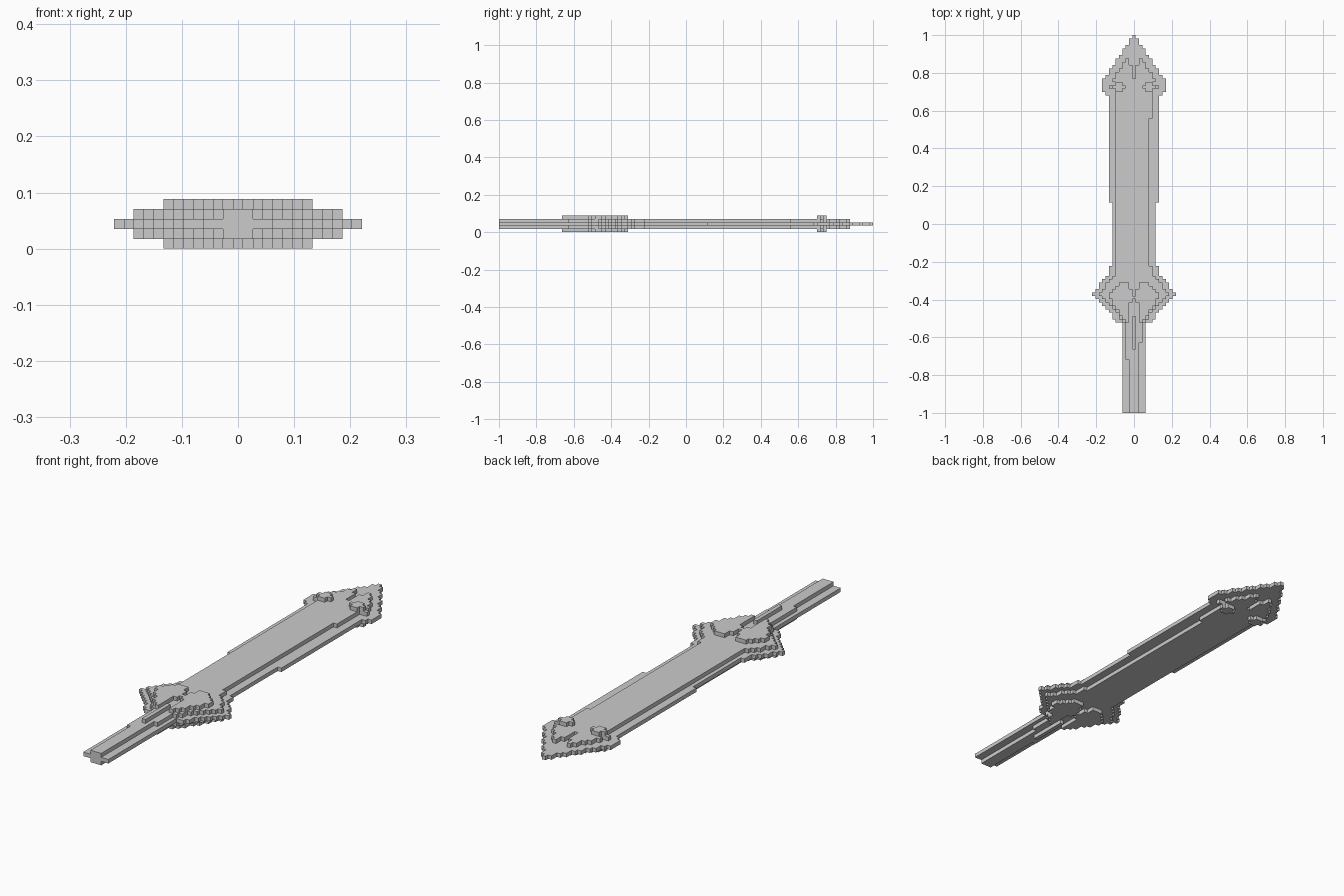
import bpy, bmesh
from mathutils import Vector

if "Cube" in bpy.data.objects:
    bpy.data.objects.remove(bpy.data.objects["Cube"])

V = 2 / 113            # block size: the sword is 113 blocks long, 25 wide, 5 thick
cells = set()          # (column, row, layer); column 0 is the centre line


def fill(row, left, right, layers):
    for i in range(left, right + 1):
        for k in layers:
            cells.add((i, row, k))


def fill_mirrored(row, inner, outer, layers):
    fill(row, inner, outer, layers)
    fill(row, -outer, -inner, layers)


CORE, FACE, RELIEF = (2,), (1, 3), (0, 4)

# Handle: flat core, raised spine that widens unevenly, thin ridge near the guard
for j in range(0, 27):
    fill(j, -3, 3, CORE)
    fill(j, -2 if j >= 16 else -1, 2 if j >= 21 else 1, FACE)
    if j >= 19:
        fill(j, 0, 0, RELIEF)

# Guard: stepped diamond with a smaller diamond on each face
guard = [5, 6, 6, 7, 8, 9, 10, 11, 12, 11, 10, 10, 9, 8]
for n, h in enumerate(guard):
    fill(27 + n, -h, h, CORE)
    f = max(h - 2, 2) if h < 12 else 10
    fill(27 + n, -f, f, FACE)

# Guard relief: paired lobes
lobes = [(2, 2), (2, 3), (2, 4), (2, 4), (2, 5), (2, 6), (1, 6), (1, 7),
         (1, 7), (1, 6), (2, 5), (2, 4)]
for n, (a, b) in enumerate(lobes):
    fill_mirrored(27 + n, a, b, RELIEF)
for j in (27, 28, 34):
    fill(j, 0, 0, RELIEF)

# Blade: thin edges with a thicker middle
for j in range(41, 99):
    h = 7 if j < 44 else 6 if j < 63 else 7 if j < 95 else 8 if j < 96 else 9
    fill(j, -h, h, CORE)
    fill(j, -5, 5 if j < 44 or j >= 88 else 4, FACE)

# Tip: stepped point, the thicker middle forks around a central notch
for j in range(99, 113):
    h = round((112 - j) * 0.67)
    fill(j, -h, h, CORE)
    if j <= 105:
        outer = (6, 5, 5, 4, 3, 3, 2)[j - 99]
        inner = 0 if j < 100 else 1 if j < 104 else 2
        fill_mirrored(j, inner, outer, FACE)

# Small cross studs at the base of the tip
fill_mirrored(97, 3, 7, FACE)
for j, a, b in ((96, 4, 5), (97, 3, 6), (98, 4, 5)):
    fill_mirrored(j, a, b, RELIEF)


def build(name, first, last):
    """Skin the exposed block sides of a range of rows."""
    bm = bmesh.new()
    for c in cells:
        if not first <= c[1] <= last:
            continue
        for axis in range(3):
            for s in (-1, 1):
                n = list(c)
                n[axis] += s
                if tuple(n) in cells:
                    continue
                u, w = (axis + 1) % 3, (axis + 2) % 3
                quad = []
                for du, dw in ((0, 0), (1, 0), (1, 1), (0, 1)):
                    p = [c[0] - 0.5, c[1] - 56.5, c[2]]
                    p[axis] += s > 0
                    p[u] += du
                    p[w] += dw
                    quad.append(bm.verts.new(Vector(p) * V))
                bm.faces.new(quad if s > 0 else quad[::-1])
    bmesh.ops.remove_doubles(bm, verts=bm.verts, dist=V * 0.01)
    bmesh.ops.dissolve_limit(bm, angle_limit=0.01, verts=bm.verts, edges=bm.edges)
    mesh = bpy.data.meshes.new(name)
    bm.to_mesh(mesh)
    bm.free()
    bpy.context.collection.objects.link(bpy.data.objects.new(name, mesh))


build("handle", 0, 26)
build("guard", 27, 40)
build("blade", 41, 94)
build("blade_tip", 95, 112)
